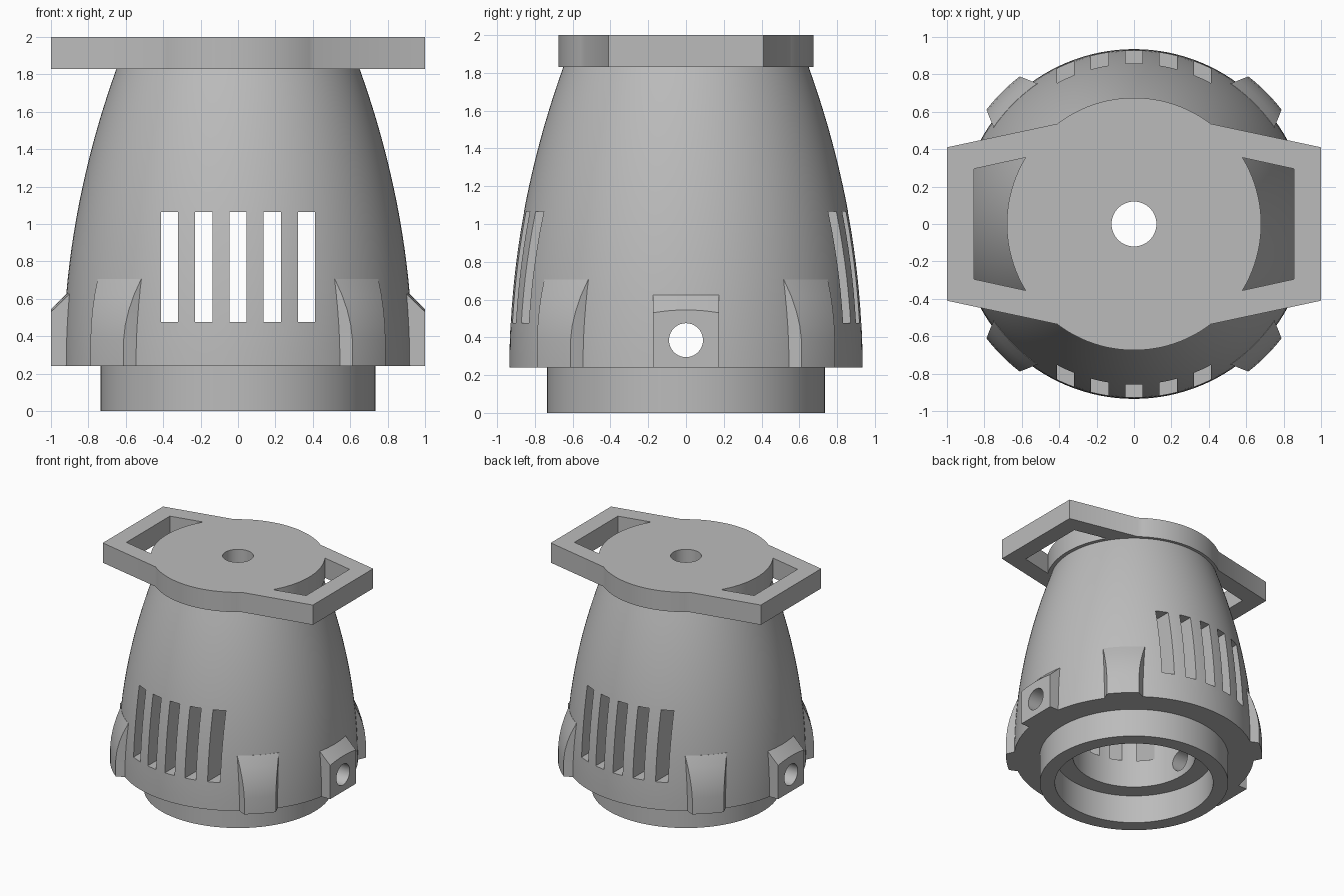
import bpy
import bmesh
from math import sin, cos, pi, radians, sqrt, atan2

if "Cube" in bpy.data.objects:
    bpy.data.objects.remove(bpy.data.objects["Cube"], do_unlink=True)

grey = bpy.data.materials.new("plain_grey")
grey.use_nodes = True
grey.diffuse_color = (0.5, 0.5, 0.5, 1)
grey.node_tree.nodes["Principled BSDF"].inputs["Base Color"].default_value = (0.5, 0.5, 0.5, 1)

BASE, DECK, TOP = 0.24, 1.83, 2.0


def loft(name, sections, closed=False):
    """Skin a list of equal-length point rings; cap the ends unless closed."""
    bm = bmesh.new()
    rings = [[bm.verts.new(p) for p in s] for s in sections]
    n = len(rings[0])
    pairs = list(zip(rings, rings[1:])) + ([(rings[-1], rings[0])] if closed else [])
    for a, b in pairs:
        for i in range(n):
            j = (i + 1) % n
            bm.faces.new((a[i], a[j], b[j], b[i]))
    if not closed:
        bm.faces.new(rings[0])
        bm.faces.new(rings[-1])
    bmesh.ops.recalc_face_normals(bm, faces=bm.faces)
    mesh = bpy.data.meshes.new(name)
    bm.to_mesh(mesh)
    bm.free()
    mesh.materials.append(grey)
    obj = bpy.data.objects.new(name, mesh)
    bpy.context.collection.objects.link(obj)
    return obj


def prism(name, outline, z0, z1):
    return loft(name, [[(x, y, z) for x, y in outline] for z in (z0, z1)])


def activate(obj):
    bpy.ops.object.select_all(action="DESELECT")
    obj.select_set(True)
    bpy.context.view_layer.objects.active = obj


def cut(obj, cutters):
    for c in cutters:
        c.hide_render = True
        activate(obj)
        mod = obj.modifiers.new("cut", "BOOLEAN")
        mod.operation, mod.solver, mod.object = "DIFFERENCE", "EXACT", c
        bpy.ops.object.modifier_apply(modifier=mod.name)


def smooth(obj):
    activate(obj)
    bpy.ops.object.shade_smooth_by_angle(angle=radians(25))


def arc(r, a0, a1, n):
    return [(r * cos(a0 + (a1 - a0) * i / n), r * sin(a0 + (a1 - a0) * i / n)) for i in range(n + 1)]


def circle(r, n):
    return arc(r, 0, 2 * pi, n)[:-1]


def body_radius(z):
    return 0.935 - (z - BASE) ** 2 / 8.87


# Domed housing: a hollow ring profile turned about z
steps = 20
curve = [BASE + (DECK - BASE) * i / steps for i in range(steps + 1)]
profile = [(0.617, 0), (0.735, 0), (0.735, BASE)]
profile += [(body_radius(z), z) for z in curve]
profile += [(0.477, DECK), (0.477, BASE), (0.617, BASE)]
housing = loft("housing", [[(r * x, r * y, z) for r, z in profile] for x, y in circle(1, 128)], closed=True)

# Cutters: vent slots through front and back, cross hole through both sides
cutters = []
for i in range(-2, 3):
    x, w = i * 0.183, 0.046
    cutters.append(prism("slot_cutter", [(x - w, -1.1), (x + w, -1.1), (x + w, 1.1), (x - w, 1.1)], 0.475, 1.065))
cross = loft("cross_hole_cutter", [[(x, u, 0.385 + v) for u, v in circle(0.09, 40)] for x in (-1.2, 1.2)])
cut(housing, cutters + [cross])
smooth(housing)

# Square side lugs with a conical top chamfer and the cross hole
for side, name in ((1, "left_lug"), (-1, "right_lug")):
    sections = []
    for i in range(-6, 7):
        y = 0.175 * i / 6
        pts = [(0.8, BASE), (1, BASE), (1, 1.545 - sqrt(1 + y * y)), (sqrt(0.915 ** 2 - y * y), 0.628), (0.8, 0.628)]
        sections.append([(side * x, y, z) for x, z in pts])
    lug = loft(name, sections)
    cut(lug, [cross])
    smooth(lug)

# Rounded diagonal grips with flared flanks
grip_profile = [(0.998, BASE), (0.998, 0.38), (0.99, 0.46), (0.973, 0.54), (0.948, 0.62), (0.912, 0.705)]
for k, name in enumerate(("back_left", "back_right", "front_right", "front_left")):
    mid = pi / 4 + k * pi / 2
    sections = []
    for r, z in grip_profile:
        spread = lambda q: radians(7.2 + (0.998 - q) * 37)
        ring = arc(r, mid - spread(r), mid + spread(r), 10)
        ring += arc(0.86, mid + spread(0.86), mid - spread(0.86), 1)
        sections.append([(x, y, z) for x, y in ring])
    smooth(loft(name + "_grip", sections))

# Top plate: round centre with two squared ears, windows and a centre hole
a = atan2(0.535, 0.41)
outline = [(1, -0.41), (1, 0.41)] + arc(0.675, a, pi - a, 24)
outline += [(-1, 0.41), (-1, -0.41)] + arc(0.675, pi + a, 2 * pi - a, 24)
plate = prism("top_plate", outline, DECK, TOP)
b = atan2(0.355, 0.58)
window = [(0.855, -0.295), (0.855, 0.295)] + arc(0.68, b, -b, 20)
holes = [prism("window_cutter", [(s * x, y) for x, y in window], 1.7, 2.1) for s in (1, -1)]
holes.append(prism("centre_hole_cutter", circle(0.12, 48), 1.7, 2.1))
cut(plate, holes)
smooth(plate)

# The cuts are applied, so the cutters can go
for c in cutters + holes + [cross]:
    bpy.data.objects.remove(c, do_unlink=True)
